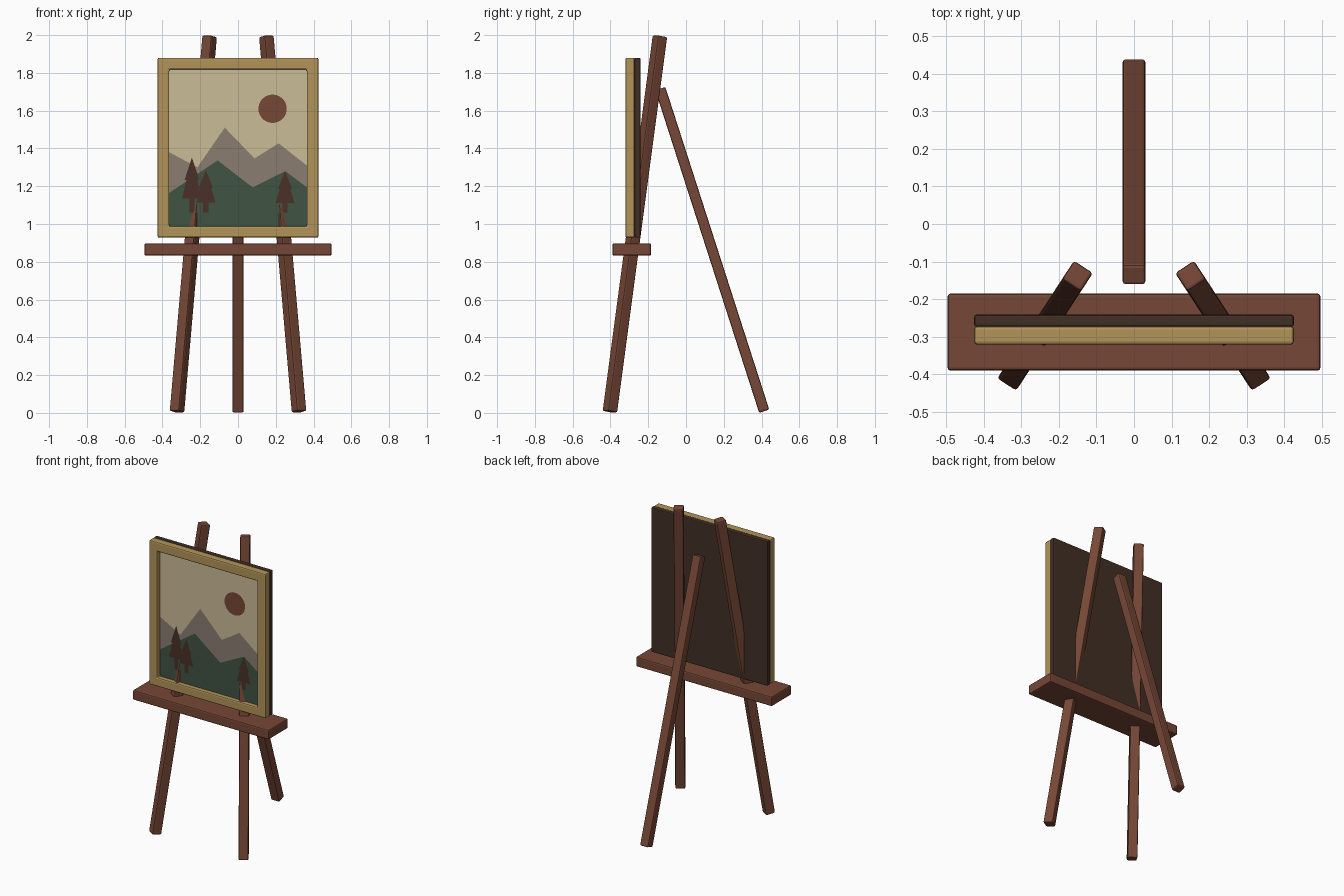
import bpy, bmesh, math
from mathutils import Vector

if "Cube" in bpy.data.objects:
    bpy.data.objects.remove(bpy.data.objects["Cube"])


def paint(name, r, g, b):
    """Flat material from 0-255 screen values, stored as linear."""
    m = bpy.data.materials.new(name)
    lin = [((c / 255 + 0.055) / 1.055) ** 2.4 for c in (r, g, b)]
    m.diffuse_color = (*lin, 1)
    m.use_nodes = True
    m.node_tree.nodes["Principled BSDF"].inputs["Base Color"].default_value = m.diffuse_color
    return m


WOOD = paint("red brown wood", 118, 71, 54)
GOLD = paint("old gold", 178, 148, 88)
DARK = paint("dark backing", 65, 47, 37)
SKY = paint("sand sky", 203, 188, 152)
FAR = paint("grey mountain", 139, 125, 113)
HILL = paint("dark green", 64, 84, 66)
TREE = paint("tree brown", 74, 49, 39)


def finish(name, bm, mat, bevel=0.0):
    mesh = bpy.data.meshes.new(name)
    bm.to_mesh(mesh)
    bm.free()
    mesh.materials.append(mat)
    ob = bpy.data.objects.new(name, mesh)
    bpy.context.collection.objects.link(ob)
    if bevel:
        mod = ob.modifiers.new("bevel", 'BEVEL')
        mod.width, mod.segments = bevel, 2
        mod.limit_method = 'ANGLE'
    return ob


def box(name, lo, hi, mat, bevel=0.0):
    """Box between two corners."""
    lo, hi = Vector(lo), Vector(hi)
    bm = bmesh.new()
    bmesh.ops.create_cube(bm, size=1)
    for v in bm.verts:
        v.co = (lo + hi) / 2 + v.co * (hi - lo)
    return finish(name, bm, mat, bevel)


def beam(name, a, b, w, d):
    """Square bar from a to b."""
    a, b = Vector(a), Vector(b)
    length = (b - a).length
    ob = box(name, (-w / 2, -d / 2, -length / 2), (w / 2, d / 2, length / 2), WOOD, 0.008)
    ob.location = (a + b) / 2
    ob.rotation_euler = (b - a).to_track_quat('Z', 'Y').to_euler()
    return ob


def plate(name, points, y, mat):
    """Painted flat shape facing the front; points are (x, z)."""
    bm = bmesh.new()
    face = bm.faces.new([bm.verts.new((x, y, z)) for x, z in points])
    face.normal_update()
    if face.normal.y > 0:
        face.normal_flip()
    return finish(name, bm, mat)


# Legs
for side, s in (("left", -1), ("right", 1)):
    beam(side + "_front_leg", (s * 0.323, -0.403, 0.006), (s * 0.15, -0.138, 1.994), 0.06, 0.06)
beam("back_leg", (0, 0.414, 0.009), (0, -0.136, 1.717), 0.06, 0.056)

# Tray that carries the picture
box("tray", (-0.496, -0.39, 0.833), (0.496, -0.185, 0.897), WOOD, 0.008)

# Picture frame: a mitred ring of four bars
X, Z0, Z1 = 0.425, 0.928, 1.88
IX, IZ0, IZ1 = 0.364, 0.988, 1.818
bm = bmesh.new()
rings = []
for x, z0, z1, y in ((X, Z0, Z1, -0.321), (IX, IZ0, IZ1, -0.321),
                     (IX, IZ0, IZ1, -0.272), (X, Z0, Z1, -0.272)):
    rings.append([bm.verts.new((px, y, pz)) for px, pz in ((-x, z0), (x, z0), (x, z1), (-x, z1))])
for k in range(4):
    r, q = rings[k], rings[(k + 1) % 4]
    for i in range(4):
        j = (i + 1) % 4
        bm.faces.new((r[i], r[j], q[j], q[i]))
bmesh.ops.recalc_face_normals(bm, faces=bm.faces)
finish("frame", bm, GOLD, 0.008)

# Backing board and canvas
box("backing_board", (-X, -0.273, Z0), (X, -0.241, Z1), DARK, 0.006)
box("canvas", (-IX, -0.2925, IZ0), (IX, -0.272, IZ1), SKY)

# Painted landscape
floor = [(-IX, IZ0), (IX, IZ0)]
plate("far_mountains", floor + [(IX, 1.31), (0.215, 1.427), (0.087, 1.347), (-0.07, 1.51),
                                (-0.215, 1.30), (-IX, 1.38)], -0.2935, FAR)
plate("green_hills", floor + [(IX, 1.195), (0.25, 1.28), (0.077, 1.194), (-0.108, 1.337),
                              (-IX, 1.165)], -0.2945, HILL)
plate("sun", [(0.183 + 0.075 * math.cos(i * math.tau / 32), 1.61 + 0.075 * math.sin(i * math.tau / 32))
              for i in range(32)], -0.2945, WOOD)

# Two-tier fir trees: centre x, tip z, foot of the branches, half width
for n, (x, tip, foot, w) in enumerate(((-0.244, 1.353, 1.135, 0.052),
                                       (-0.17, 1.284, 1.114, 0.051),
                                       (0.249, 1.28, 1.11, 0.05))):
    mid = tip - 0.55 * (tip - foot)
    half = [(0.014, 1.062), (0.014, foot), (w, foot), (w * 0.55, mid), (w * 0.75, mid)]
    outline = [(x + a, z) for a, z in half] + [(x, tip)] + [(x - a, z) for a, z in reversed(half)]
    plate("tree_%d" % (n + 1), outline, -0.2955, TREE)
